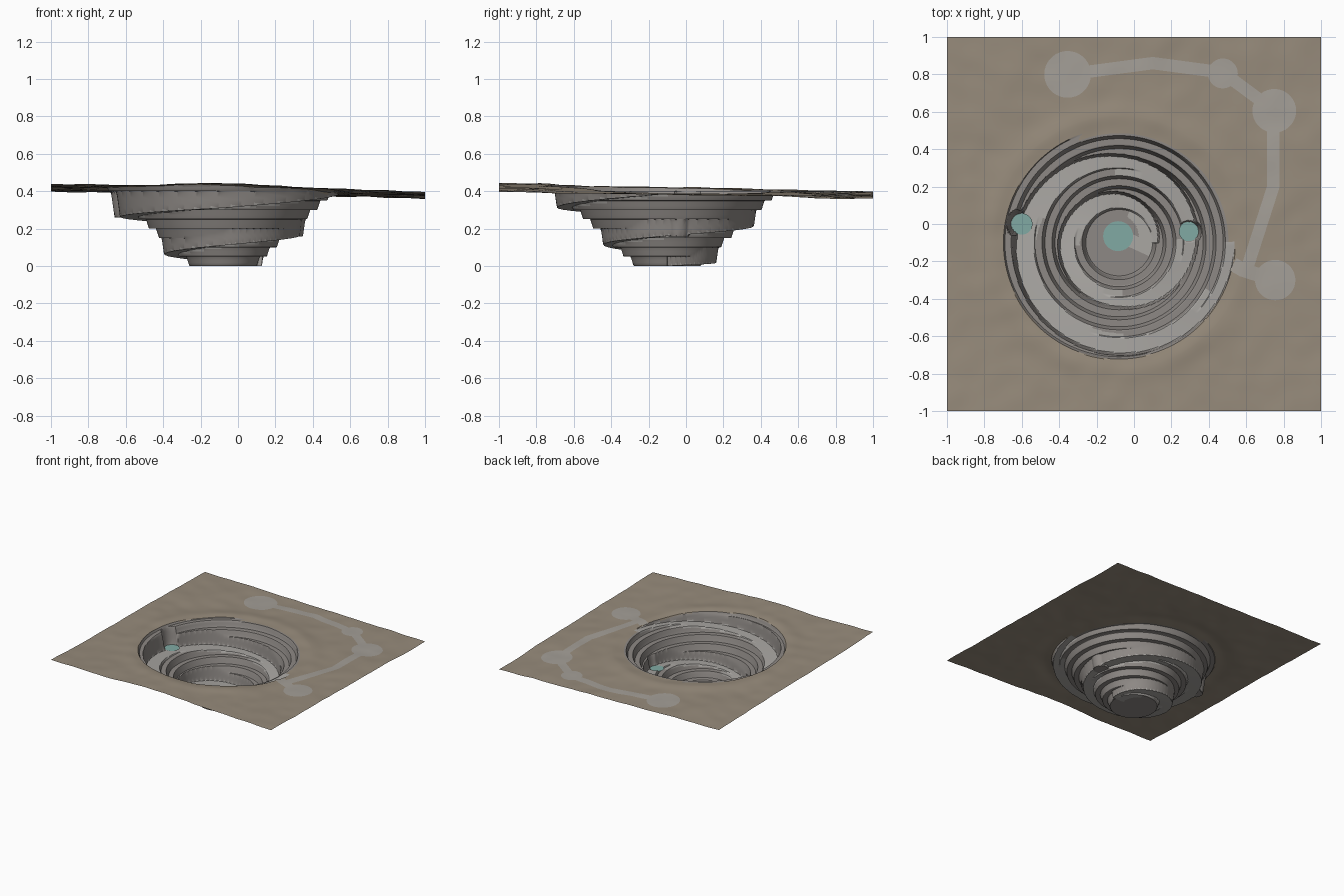
import bpy, bmesh, math
from mathutils import Vector, noise

if "Cube" in bpy.data.objects:
    bpy.data.objects.remove(bpy.data.objects["Cube"])

CX, CY = -0.08, -0.10            # pit centre
RIN = 0.68                       # radius of the fine pit mesh
# ramp outer radius and height per quarter turn, clockwise from +x
R_OUT = [.62, .59, .55, .46, .41, .34, .315, .26, .205]
R_Z = [.385, .31, .26, .21, .16, .11, .06, .015, 0]
RAMP_W, STEEP = 0.105, 7.0
BAYS = [(-.60, 0.0, .06, .26), (.292, -.04, .055, .158)]


def table(t, q):
    i = min(int(q), len(t) - 2)
    return t[i] + (t[i + 1] - t[i]) * (q - i)


def terrain(x, y):
    z = .398 - .02 * x - .018 * y
    z += .022 * math.exp(-(x * x / .2 + (y + .95) ** 2 / .25))
    z += .008 * noise.noise(Vector((x * 2.5, y * 2.5, .3)))
    z += .004 * noise.noise(Vector((x * 8, y * 8, 1.7)))
    r = math.hypot(x - CX, y - CY)
    return z + .006 * math.exp(-((r - .68) / .06) ** 2)


def benches(r):
    u = (r - .18) / .054
    if u <= 0:
        return 0.0
    k = math.floor(u)
    return .05 * (k + min(1, (u - k) / .3))


def height(x, y):
    """Ground height and surface kind: 0 soil, 1 rock, 2 ramp."""
    z, kind = terrain(x, y), 0
    r = math.hypot(x - CX, y - CY)
    if r > RIN:
        return z, kind
    if r > .55:
        kind = 1 if r < .585 else 0
    b = benches(r)
    if b < z:
        z, kind = b, 1
    q0 = (-math.atan2(y - CY, x - CX) / (math.pi / 2)) % 4
    for q in (q0, q0 + 4):
        ro, rz = table(R_OUT, q), table(R_Z, q)
        c = rz + max(0, r - ro) * STEEP
        if c < z:
            z, kind = c, (2 if r <= ro else 1)
        elif abs(c - z) < .012 and ro - RAMP_W < r < ro:
            kind = 2
    for bx, by, br, bz in BAYS:
        c = bz + max(0, math.hypot(x - bx, y - by) - br) * STEEP
        if c < z:
            z, kind = c, 1
    return z, kind


def material(name, rgb):
    m = bpy.data.materials.new(name)
    m.diffuse_color = (*rgb, 1)
    m.use_nodes = True
    m.node_tree.nodes["Principled BSDF"].inputs["Base Color"].default_value = m.diffuse_color
    return m


SOIL = material("soil", (.31, .26, .20))
ROCK = material("rock", (.27, .25, .235))
ROAD = material("road", (.40, .385, .365))
DIRT = material("packed_dirt", (.37, .345, .31))
TEAL = material("teal_pad", (.22, .40, .37))


def finish(name, bm, mats):
    bmesh.ops.recalc_face_normals(bm, faces=bm.faces)
    if sum(f.normal.z for f in bm.faces) < 0:
        bmesh.ops.reverse_faces(bm, faces=bm.faces)
    me = bpy.data.meshes.new(name)
    bm.to_mesh(me)
    bm.free()
    for m in mats:
        me.materials.append(m)
    ob = bpy.data.objects.new(name, me)
    bpy.context.collection.objects.link(ob)
    bpy.ops.object.select_all(action='DESELECT')
    ob.select_set(True)
    bpy.context.view_layer.objects.active = ob
    bpy.ops.object.shade_smooth_by_angle(angle=math.radians(35))
    return ob


# Pit and surrounding ground: rings that blend from circle to square
N, NP, NO = 110, 165, 24
edge = []
for (ax, ay), (bx, by) in [((1, -1), (1, 1)), ((1, 1), (-1, 1)),
                           ((-1, 1), (-1, -1)), ((-1, -1), (1, -1))]:
    for i in range(N):
        t = i / N
        edge.append((ax + (bx - ax) * t, ay + (by - ay) * t))
bm = bmesh.new()
rings = []
for j in range(1, NP + NO + 1):
    ring = []
    for ex, ey in edge:
        d = math.hypot(ex - CX, ey - CY)
        r = RIN * j / NP if j <= NP else RIN + (d - RIN) * (j - NP) / NO
        x, y = CX + (ex - CX) * r / d, CY + (ey - CY) * r / d
        ring.append(bm.verts.new((x, y, height(x, y)[0])))
    rings.append(ring)
centre = bm.verts.new((CX, CY, 0))
M = len(edge)
for i in range(M):
    k = (i + 1) % M
    bm.faces.new((centre, rings[0][i], rings[0][k])).material_index = 1
    for a, b in zip(rings, rings[1:]):
        f = bm.faces.new((a[i], b[i], b[k], a[k]))
        c = f.calc_center_median()
        f.material_index = height(c.x, c.y)[1]
finish("open_pit_ground", bm, [SOIL, ROCK, ROAD])


def disc(name, x, y, r, mat, z=None, lift=.002):
    """Round patch, draped on the terrain unless a height is given."""
    bm = bmesh.new()
    h = lambda px, py: (terrain(px, py) if z is None else z) + lift
    c = bm.verts.new((x, y, h(x, y)))
    prev = None
    for j in range(1, 6):
        ring = []
        for i in range(36):
            a = math.tau * i / 36
            px, py = x + r * j / 5 * math.cos(a), y + r * j / 5 * math.sin(a)
            ring.append(bm.verts.new((px, py, h(px, py))))
        for i in range(36):
            k = (i + 1) % 36
            bm.faces.new((prev[i], ring[i], ring[k], prev[k]) if prev
                         else (c, ring[i], ring[k]))
        prev = ring
    finish(name, bm, [mat])


def strip(name, pts, w, mat, z=None, lift=.0015):
    """Track along a polyline, draped on the terrain."""
    path = []
    for a, b in zip(pts, pts[1:]):
        a, b = Vector(a), Vector(b)
        n = max(2, int((b - a).length / .025))
        path += [a.lerp(b, i / n) for i in range(n)]
    path.append(Vector(pts[-1]))
    bm = bmesh.new()
    prev = None
    for i, p in enumerate(path):
        d = (path[min(i + 1, len(path) - 1)] - path[max(i - 1, 0)]).normalized()
        row = []
        for s in (-.5, -.25, 0, .25, .5):
            q = p + Vector((-d.y, d.x)) * w * s
            row.append(bm.verts.new((*q, (terrain(*q) if z is None else z) + lift)))
        if prev:
            for s in range(4):
                bm.faces.new((prev[s], row[s], row[s + 1], prev[s + 1]))
        prev = row
    finish(name, bm, [mat])


# Surface yards and haul roads
for i, (x, y, r) in enumerate([(-.355, .80, .125), (.475, .805, .08),
                               (.75, .605, .117), (.755, -.30, .108)]):
    disc(f"surface_yard_{i + 1}", x, y, r, DIRT)
strip("haul_road", [(-.35, .80), (.1, .86), (.475, .81), (.745, .61),
                    (.745, .2), (.6, -.25)], .066, DIRT)
strip("pit_entry_road", [(.755, -.30), (.58, -.245), (.53, -.215)], .075, DIRT, lift=.001)

# Floor sump, floor track and passing-bay pads
strip("floor_track", [(-.08, -.06), (.095, -.14)], .07, ROAD, 0)
disc("floor_pad", -.085, -.065, .08, TEAL, 0, .003)
for n, (x, y, r, z) in zip(("left", "right"), BAYS):
    disc(f"{n}_bay_pad", x, y, r * .95, TEAL, z, .003)
